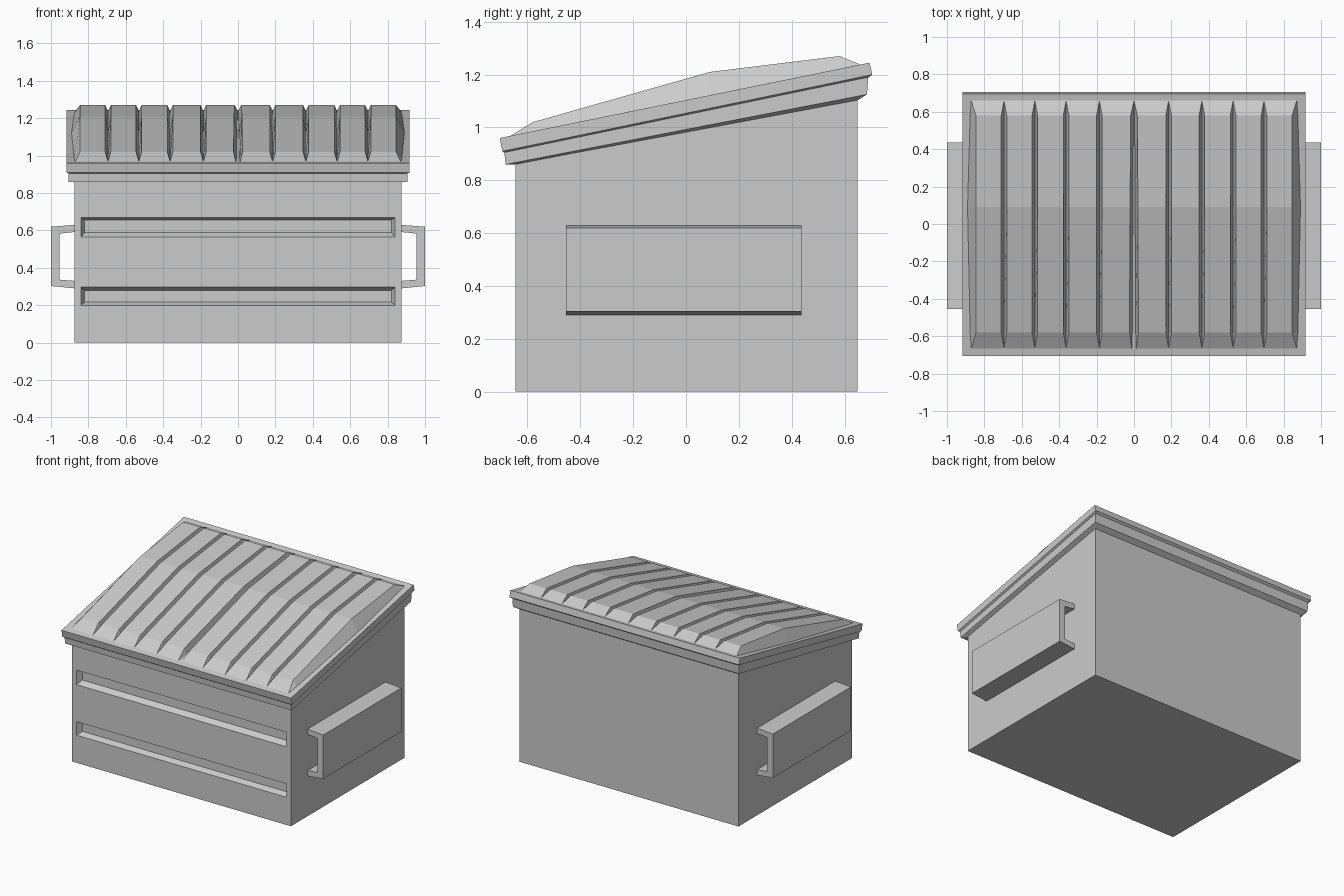
import bpy, bmesh

if "Cube" in bpy.data.objects:
    bpy.data.objects.remove(bpy.data.objects["Cube"])


def loft(name, rings):
    """Skin a list of equal-length point rings and cap both ends."""
    bm = bmesh.new()
    vs = [[bm.verts.new(p) for p in ring] for ring in rings]
    n = len(rings[0])
    for a, b in zip(vs, vs[1:]):
        for i in range(n):
            j = (i + 1) % n
            bm.faces.new((a[i], a[j], b[j], b[i]))
    bm.faces.new(vs[0][::-1])
    bm.faces.new(vs[-1])
    bmesh.ops.remove_doubles(bm, verts=bm.verts, dist=1e-5)
    bmesh.ops.recalc_face_normals(bm, faces=bm.faces)
    mesh = bpy.data.meshes.new(name)
    bm.to_mesh(mesh)
    bm.free()
    ob = bpy.data.objects.new(name, mesh)
    bpy.context.collection.objects.link(ob)
    return ob


def slope_ring(hx, y0, z0, y1, z1):
    """Rectangle rising from front (y0, z0) to back (y1, z1)."""
    return [(-hx, y0, z0), (hx, y0, z0), (hx, y1, z1), (-hx, y1, z1)]


# Bin body with sloped top
body = loft("bin_body", [slope_ring(0.875, -0.645, 0, 0.65, 0),
                         slope_ring(0.875, -0.645, 0.875, 0.65, 1.115)])

# Two bevelled recesses pressed into the front wall
def recess_ring(y, hx, z0, z1):
    return [(-hx, y, z0), (hx, y, z0), (hx, y, z1), (-hx, y, z1)]


for z0, z1, f0, f1 in ((0.565, 0.67, 0.588, 0.655), (0.20, 0.297, 0.217, 0.28)):
    hx0, hx1, depth = 0.84, 0.82, 0.04
    # first ring extends the taper slightly in front of the wall
    cutter = loft("recess_cutter", [
        recess_ring(-0.645 - depth, 2 * hx0 - hx1, 2 * z0 - f0, 2 * z1 - f1),
        recess_ring(-0.645 + depth, hx1, f0, f1)])
    cutter.hide_render = True
    mod = body.modifiers.new("recess", 'BOOLEAN')
    mod.operation = 'DIFFERENCE'
    mod.solver = 'EXACT'
    mod.object = cutter
    bpy.context.view_layer.objects.active = body
    bpy.ops.object.modifier_apply(modifier=mod.name)
    bpy.data.objects.remove(cutter)

# Stepped rim: lower collar and wider lid edge
loft("collar", [slope_ring(0.87, -0.64, 0.86, 0.645, 1.10),
                slope_ring(0.905, -0.683, 0.86, 0.685, 1.125),
                slope_ring(0.905, -0.688, 0.912, 0.69, 1.19)])
loft("lid_edge", [slope_ring(0.90, -0.686, 0.903, 0.688, 1.187),
                  slope_ring(0.918, -0.695, 0.91, 0.705, 1.20),
                  slope_ring(0.918, -0.705, 0.96, 0.695, 1.245)])

# Raised lid panels separated by V grooves
def lid_z(y):
    return 0.96 + (y + 0.705) * 0.2036


profile = [(-0.665, lid_z(-0.665)), (-0.58, 1.02), (0.09, 1.21),
           (0.58, 1.27), (0.66, lid_z(0.66))]
grooves = [-0.87, -0.695, -0.53, -0.363, -0.185, 0,
           0.185, 0.363, 0.53, 0.695, 0.87]


def panel_edge(x, side, i):
    """Base and top x of a panel edge at profile station i; side points inward."""
    if abs(x) > 0.8:
        bulge = (0, 0.006, 0.02, 0.006, 0)[i]
        base, inset = x - side * bulge, 0.025 + bulge
    else:
        base = x + side * (0.012 * (1 - i / 4) if x == 0 else 0)
        inset = 0.015
    return base, base + side * (0 if i in (0, 4) else inset)


for k, (xl, xr) in enumerate(zip(grooves, grooves[1:])):
    rings = []
    for i, (y, z) in enumerate(profile):
        bl, tl = panel_edge(xl, 1, i)
        br, tr = panel_edge(xr, -1, i)
        b = lid_z(y)
        rings.append([(bl, y, b), (tl, y, z), (tr, y, z), (br, y, b)])
    loft(f"lid_panel_{k + 1}", rings)

# Fork pockets: open C channels on both sides
channel = [(0.87, 0.63), (1.0, 0.62), (1.0, 0.303), (0.87, 0.29),
           (0.87, 0.33), (0.955, 0.337), (0.955, 0.583), (0.87, 0.592)]
for side, name in ((1, "right"), (-1, "left")):
    loft(f"fork_pocket_{name}",
         [[(side * x, y, z) for x, z in channel] for y in (-0.455, 0.437)])
